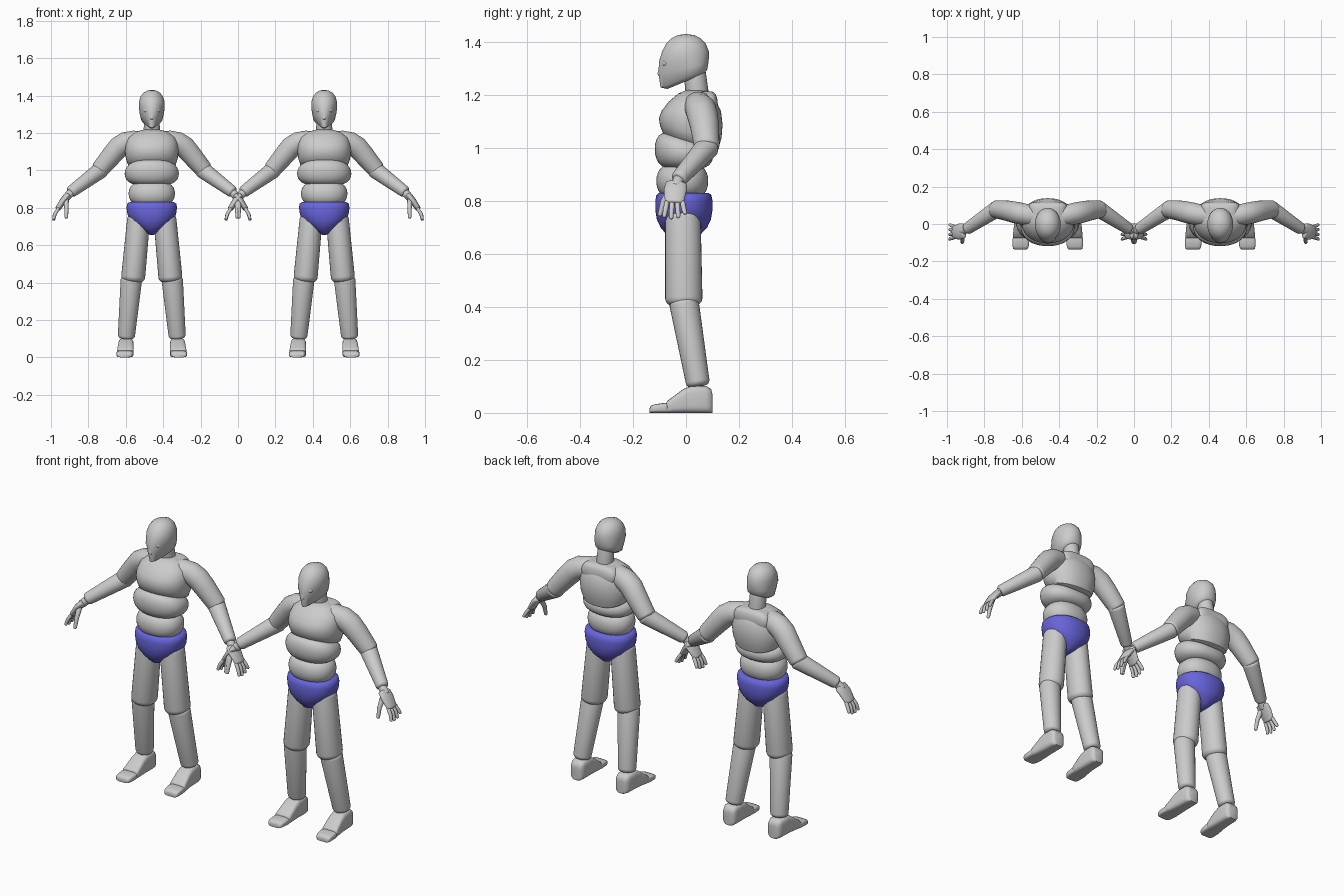
import bpy
import bmesh
import math
from mathutils import Vector

cube = bpy.data.objects.get("Cube")
if cube:
    bpy.data.objects.remove(cube)


def material(name, colour):
    m = bpy.data.materials.new(name)
    m.use_nodes = True
    m.diffuse_color = colour
    m.node_tree.nodes["Principled BSDF"].inputs["Base Color"].default_value = colour
    return m


GREY = material("light_grey", (0.6, 0.6, 0.6, 1))
BLUE = material("blue", (0.14, 0.13, 0.72, 1))
parts = []


def loft(name, rings, mat=GREY, power=2, segs=32):
    """Skin rings of (centre, u, v, taper) and cap both ends."""
    bm = bmesh.new()
    loops = []
    for centre, u, v, taper in rings:
        loop = []
        for i in range(segs):
            a = math.tau * i / segs
            c, s = math.cos(a), math.sin(a)
            c = math.copysign(abs(c) ** (2 / power), c)
            s = math.copysign(abs(s) ** (2 / power), s)
            loop.append(bm.verts.new(centre + u * c * (1 + taper * s) + v * s))
        loops.append(loop)
    for a, b in zip(loops, loops[1:]):
        for i in range(segs):
            j = (i + 1) % segs
            bm.faces.new((a[i], a[j], b[j], b[i]))
    bm.faces.new(loops[0])
    bm.faces.new(loops[-1])
    bmesh.ops.recalc_face_normals(bm, faces=bm.faces)
    for f in bm.faces:
        f.smooth = True
    mesh = bpy.data.meshes.new(name)
    bm.to_mesh(mesh)
    bm.free()
    mesh.set_sharp_from_angle(angle=math.radians(50))
    mesh.materials.append(mat)
    ob = bpy.data.objects.new(name, mesh)
    bpy.context.collection.objects.link(ob)
    parts.append(ob)
    return ob


def stack(name, rows, mat=GREY, power=2.2):
    """Upright body from rows of z, y centre, half width, half depth, slope, taper."""
    rings = []
    for z, y, rx, ry, slope, taper in rows:
        rings.append((Vector((0, y, z)), Vector((rx, 0, 0)), Vector((0, ry, ry * slope)), taper))
    return loft(name, rings, mat, power, 48)


def barrel(name, low, high, y, rx, ry, tilt_low=0, tilt_high=0, power=2.2):
    """Cushion-shaped torso segment."""
    rows = []
    for i in range(13):
        a = math.pi * (i / 12 - 0.5)
        t = (math.sin(a) + 1) / 2
        f = 0.02 + 0.98 * math.cos(a) ** 0.45 if 0 < i < 12 else 0.1
        rows.append((low + (high - low) * t, y, rx * f, ry * f,
                     tilt_low + (tilt_high - tilt_low) * t, 0))
    return stack(name, rows, GREY, power)


def tube(name, points, radii, fillet=0.02, squash=1, hint=(0, 1, 0), segs=28):
    """Limb with rounded ends; squash scales it along the hint direction."""
    pts = [Vector(p) for p in points]
    n = len(pts)
    tans = [(pts[min(i + 1, n - 1)] - pts[max(i - 1, 0)]).normalized() for i in range(n)]
    stations = []
    for i, (p, t, r) in enumerate(zip(pts, tans, radii)):
        if 0 < i < n - 1:
            stations.append((p, t, r))
            continue
        inward = t if i == 0 else -t
        fil = min(fillet, r * 0.97)
        cap = []
        for k in range(6):
            a = math.pi / 2 * (1 - k / 5)
            cap.append((p + inward * fil * (1 - math.sin(a)), t, r - fil + fil * math.cos(a)))
        stations += cap if i == 0 else cap[::-1]
    rings = []
    for p, t, r in stations:
        v = Vector(hint)
        v = (v - t * v.dot(t)).normalized()
        rings.append((p, t.cross(v) * r, v * r * squash, 0))
    return loft(name, rings, GREY, 2, segs)


# Head, neck and face
stack("head", [
    (1.252, 0, 0.036, 0.07, 0.42, 0.45),
    (1.262, -0.008, 0.053, 0.088, 0.38, 0.45),
    (1.30, -0.01, 0.063, 0.094, 0.2, 0.28),
    (1.33, -0.008, 0.068, 0.094, 0.05, 0.1),
    (1.365, -0.002, 0.069, 0.088, 0, 0),
    (1.395, 0, 0.06, 0.074, 0, 0),
    (1.415, 0, 0.044, 0.054, 0, 0),
    (1.426, 0, 0.024, 0.03, 0, 0),
    (1.43, 0, 0.004, 0.005, 0, 0)], power=2)
tube("neck", [(0, 0.045, 1.18), (0, 0.03, 1.31)], [0.044, 0.041], 0.01)
tube("nose", [(0, -0.088, 1.33), (0, -0.098, 1.27)], [0.008, 0.011], 0.01)

# Torso
stack("chest", [
    (1.01, 0.018, 0.09, 0.08, -0.28, 0),
    (1.025, 0.018, 0.125, 0.104, -0.27, 0),
    (1.06, 0.018, 0.138, 0.116, -0.2, 0),
    (1.10, 0.018, 0.143, 0.12, -0.1, 0),
    (1.14, 0.02, 0.14, 0.112, 0, 0),
    (1.175, 0.025, 0.127, 0.09, 0, 0),
    (1.205, 0.03, 0.09, 0.06, 0, 0),
    (1.218, 0.035, 0.04, 0.035, 0, 0)])
barrel("ribs", 0.92, 1.045, -0.008, 0.145, 0.11, 0, -0.25)
barrel("belly", 0.81, 0.94, -0.014, 0.124, 0.098)
barrel("upper_back", 1.115, 1.215, 0.07, 0.105, 0.05, power=4)

# Briefs
stack("briefs", [
    (0.655, -0.01, 0.012, 0.03, 0, 0),
    (0.668, -0.01, 0.035, 0.06, 0, 0),
    (0.70, -0.008, 0.082, 0.088, 0, 0),
    (0.73, -0.008, 0.115, 0.102, 0, 0),
    (0.765, -0.008, 0.13, 0.108, 0, 0),
    (0.80, -0.008, 0.135, 0.108, 0, 0),
    (0.822, -0.008, 0.131, 0.104, 0, 0),
    (0.83, -0.008, 0.118, 0.094, 0, 0)], BLUE)


def foot_ring(s, x, y, top, half):
    return (Vector((s * x, y, top / 2)), Vector((half, 0, 0)), Vector((0, 0, top / 2)), 0)


for side, s in (("left", 1), ("right", -1)):
    # Eye
    tube(side + "_eye", [(s * 0.03, -0.077, 1.308), (s * 0.03, -0.077, 1.332)],
         [0.0125, 0.0125], 0.012, segs=16)

    # Arm, from the collar over the shoulder to the wrist
    tube(side + "_upper_arm",
         [(s * 0.02, 0.035, 1.165), (s * 0.09, 0.045, 1.158), (s * 0.14, 0.055, 1.147),
          (s * 0.175, 0.062, 1.125), (s * 0.21, 0.07, 1.085), (s * 0.285, 0.08, 0.995)],
         [0.04, 0.055, 0.058, 0.058, 0.055, 0.048], 0.018)
    tube(side + "_forearm", [(s * 0.262, 0.087, 1.01), (s * 0.438, -0.03, 0.88)],
         [0.045, 0.032], 0.016)

    # Hand
    tube(side + "_wrist", [(s * 0.42, -0.022, 0.892), (s * 0.463, -0.04, 0.85)],
         [0.022, 0.021], 0.01)
    tube(side + "_palm",
         [(s * 0.445, -0.035, 0.87), (s * 0.472, -0.041, 0.84), (s * 0.505, -0.044, 0.79)],
         [0.017, 0.018, 0.015], 0.01, 2.4)
    for i, finger in enumerate(("index", "middle", "ring", "little")):
        y = -0.071 + 0.019 * i
        drop = (0.0, 0.006, 0.002, -0.012)[i]
        spread = 0.004 * (i - 1.5)
        tube(f"{side}_{finger}_finger",
             [(s * 0.497, y, 0.80), (s * 0.517, y + spread, 0.768),
              (s * 0.526, y + 2 * spread, 0.737 - drop)],
             [0.0095, 0.0095, 0.008], 0.007, segs=14)
    tube(side + "_thumb",
         [(s * 0.458, -0.058, 0.845), (s * 0.456, -0.086, 0.795), (s * 0.457, -0.1, 0.742)],
         [0.014, 0.0115, 0.009], 0.008, segs=14)

    # Leg
    tube(side + "_thigh", [(s * 0.068, -0.012, 0.765), (s * 0.102, -0.008, 0.403)],
         [0.061, 0.064], 0.03, 1.1)
    tube(side + "_shin", [(s * 0.108, -0.01, 0.43), (s * 0.137, 0.047, 0.1)],
         [0.057, 0.046], 0.02, 0.98)

    # Foot and toes
    loft(side + "_foot", [foot_ring(s, *row) for row in (
        (0.136, 0.1, 0.07, 0.024), (0.136, 0.095, 0.09, 0.034),
        (0.137, 0.075, 0.102, 0.04), (0.138, 0.02, 0.102, 0.041),
        (0.139, -0.01, 0.09, 0.042), (0.141, -0.05, 0.06, 0.044),
        (0.143, -0.07, 0.046, 0.044), (0.143, -0.074, 0.04, 0.04))], power=4)
    loft(side + "_toes", [foot_ring(s, *row) for row in (
        (0.143, -0.066, 0.036, 0.042), (0.143, -0.08, 0.038, 0.045),
        (0.145, -0.12, 0.032, 0.043), (0.146, -0.132, 0.027, 0.039),
        (0.146, -0.137, 0.018, 0.033))], power=4)

# A second matching figure beside the first
for ob in parts:
    twin = ob.copy()
    twin.name = "second_" + ob.name
    bpy.context.collection.objects.link(twin)
    ob.location.x = -0.461
    twin.location.x = 0.461
